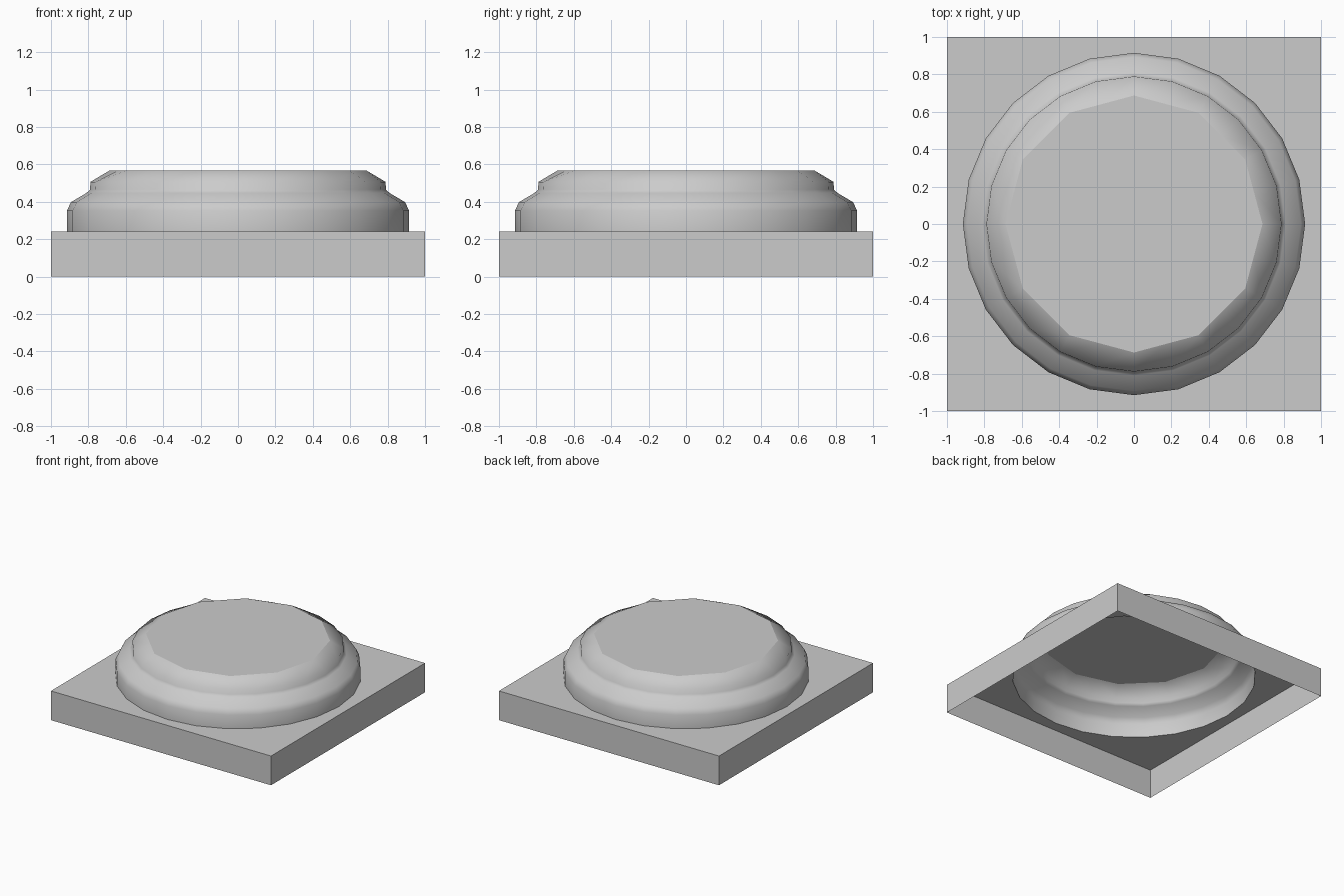
import bpy, bmesh
from math import cos, sin, pi

if "Cube" in bpy.data.objects:
    bpy.data.objects.remove(bpy.data.objects["Cube"])

N = 24  # segments around; includes the 45 degree corners


def circle(r, z):
    return [(r * cos(2 * pi * i / N), r * sin(2 * pi * i / N), z) for i in range(N)]


def coarse_circle(r, z):
    # 12-sided ring: odd points lie on the middle of each side
    return [(x * (cos(pi / 12) if i % 2 else 1), y * (cos(pi / 12) if i % 2 else 1), z)
            for i, (x, y, z) in enumerate(circle(r, z))]


def square(half, z):
    pts = []
    for x, y, _ in circle(1, z):
        m = max(abs(x), abs(y))
        pts.append((half * x / m, half * y / m, z))
    return pts


def loft(name, rings, smooth=False, cap=False):
    bm = bmesh.new()
    loops = [[bm.verts.new(p) for p in ring] for ring in rings]
    for a, b in zip(loops, loops[1:]):
        for i in range(N):
            j = (i + 1) % N
            bm.faces.new((a[i], a[j], b[j], b[i])).smooth = smooth
    if cap:
        bm.faces.new(loops[-1])
    mesh = bpy.data.meshes.new(name)
    bm.to_mesh(mesh)
    bm.free()
    obj = bpy.data.objects.new(name, mesh)
    bpy.context.collection.objects.link(obj)
    return obj


# Square plinth: open underneath, round opening in its top
loft("plinth", [square(1, 0), square(1, 0.24), circle(0.915, 0.24)])

# Round stepped moulding: hollow shell with a flat 12-sided top
profile = [(0.915, 0.24), (0.915, 0.352), (0.893, 0.398), (0.81, 0.447),
           (0.791, 0.465), (0.789, 0.506)]
loft("round_moulding",
     [circle(r, z) for r, z in profile] + [coarse_circle(0.687, 0.567)],
     smooth=True, cap=True)
